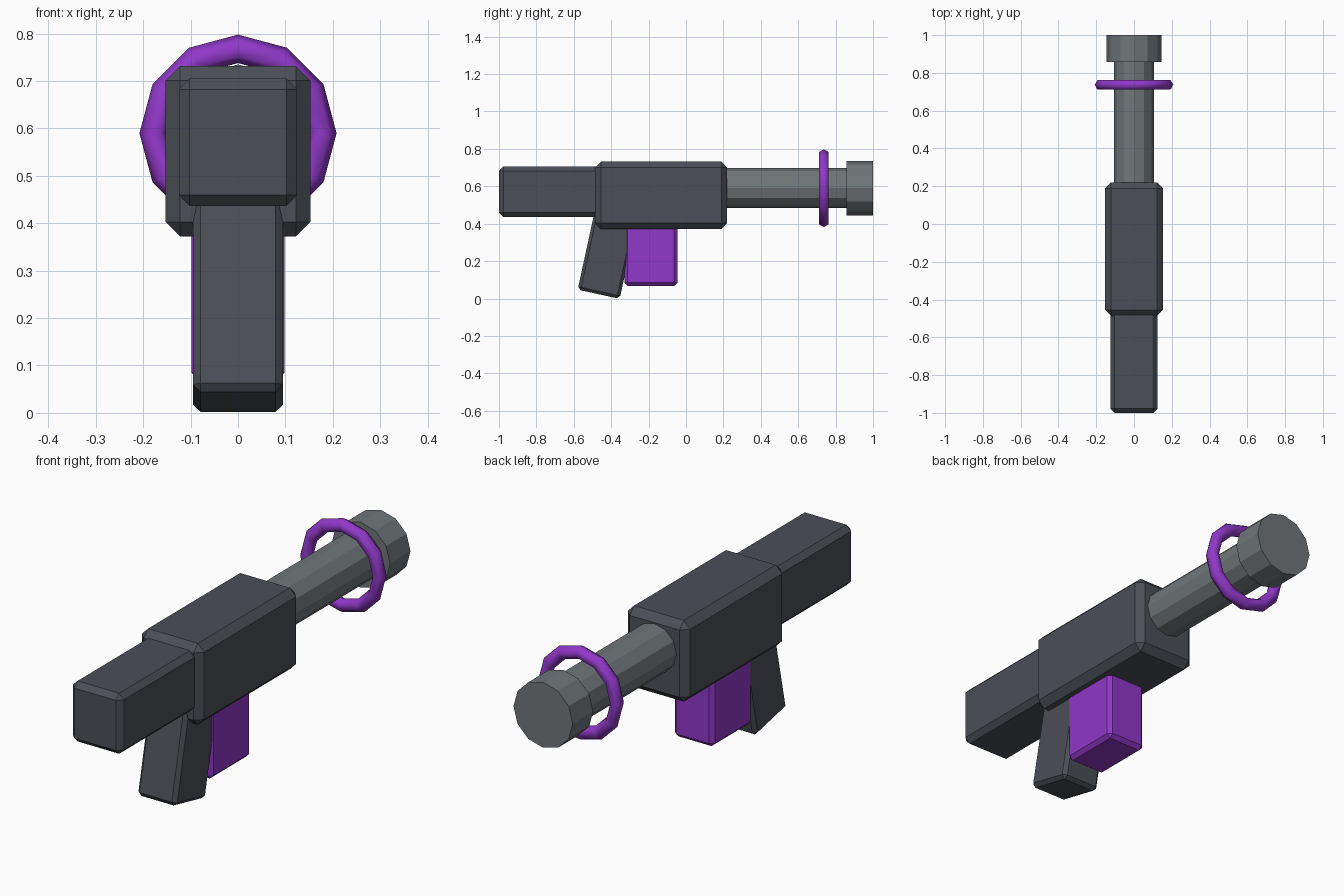
import bpy
from math import radians, sin, cos

if "Cube" in bpy.data.objects:
    bpy.data.objects.remove(bpy.data.objects["Cube"])


def colour(name, rgb):
    mat = bpy.data.materials.new(name)
    mat.diffuse_color = (*rgb, 1)
    mat.use_nodes = True
    mat.node_tree.nodes["Principled BSDF"].inputs["Base Color"].default_value = mat.diffuse_color
    return mat


DARK = colour("dark_grey", (0.07, 0.08, 0.095))
STEEL = colour("steel_grey", (0.16, 0.18, 0.19))
PURPLE = colour("purple", (0.28, 0.04, 0.58))
AXIS_Z = 0.59      # height of the barrel axis


def finish(name, mat):
    ob = bpy.context.object
    ob.name = name
    ob.data.materials.append(mat)
    return ob


def block(name, centre, size, chamfer, mat, tilt=0):
    """Chamfered box, optionally tilted about x."""
    bpy.ops.mesh.primitive_cube_add(size=1, location=centre, rotation=(tilt, 0, 0))
    ob = finish(name, mat)
    ob.scale = size
    bpy.ops.object.transform_apply(location=False, rotation=False, scale=True)
    bev = ob.modifiers.new("chamfer", 'BEVEL')
    bev.width = chamfer
    bev.segments = 1
    return ob


def tube(name, y0, y1, radius, mat):
    """Twelve-sided cylinder along y."""
    bpy.ops.mesh.primitive_cylinder_add(
        vertices=12, radius=radius, depth=y1 - y0,
        location=(0, (y0 + y1) / 2, AXIS_Z), rotation=(radians(90), 0, 0))
    return finish(name, mat)


# Body and stock
block("receiver", (0, -0.133, 0.552), (0.306, 0.706, 0.36), 0.031, DARK)
block("stock", (0, -0.71, 0.571), (0.25, 0.58, 0.268), 0.023, DARK)

# Raked grip, its top buried in the body
rake, length = radians(12.3), 0.45
block("grip", (0, -0.467 + sin(rake) * length / 2, 0.023 + cos(rake) * length / 2),
      (0.19, 0.23, length), 0.016, DARK, -rake)

# Magazine
block("magazine", (0, -0.188, 0.235), (0.196, 0.284, 0.334), 0.017, PURPLE)

# Barrel and muzzle
tube("barrel", 0.15, 0.9, 0.107, STEEL)
tube("muzzle", 0.857, 1.0, 0.145, STEEL)

# Floating ring around the barrel
bpy.ops.mesh.primitive_torus_add(
    major_segments=12, minor_segments=6, major_radius=0.178, minor_radius=0.03,
    location=(0, 0.737, AXIS_Z), rotation=(radians(90), 0, 0))
finish("ring", PURPLE)
bpy.ops.object.shade_smooth()
